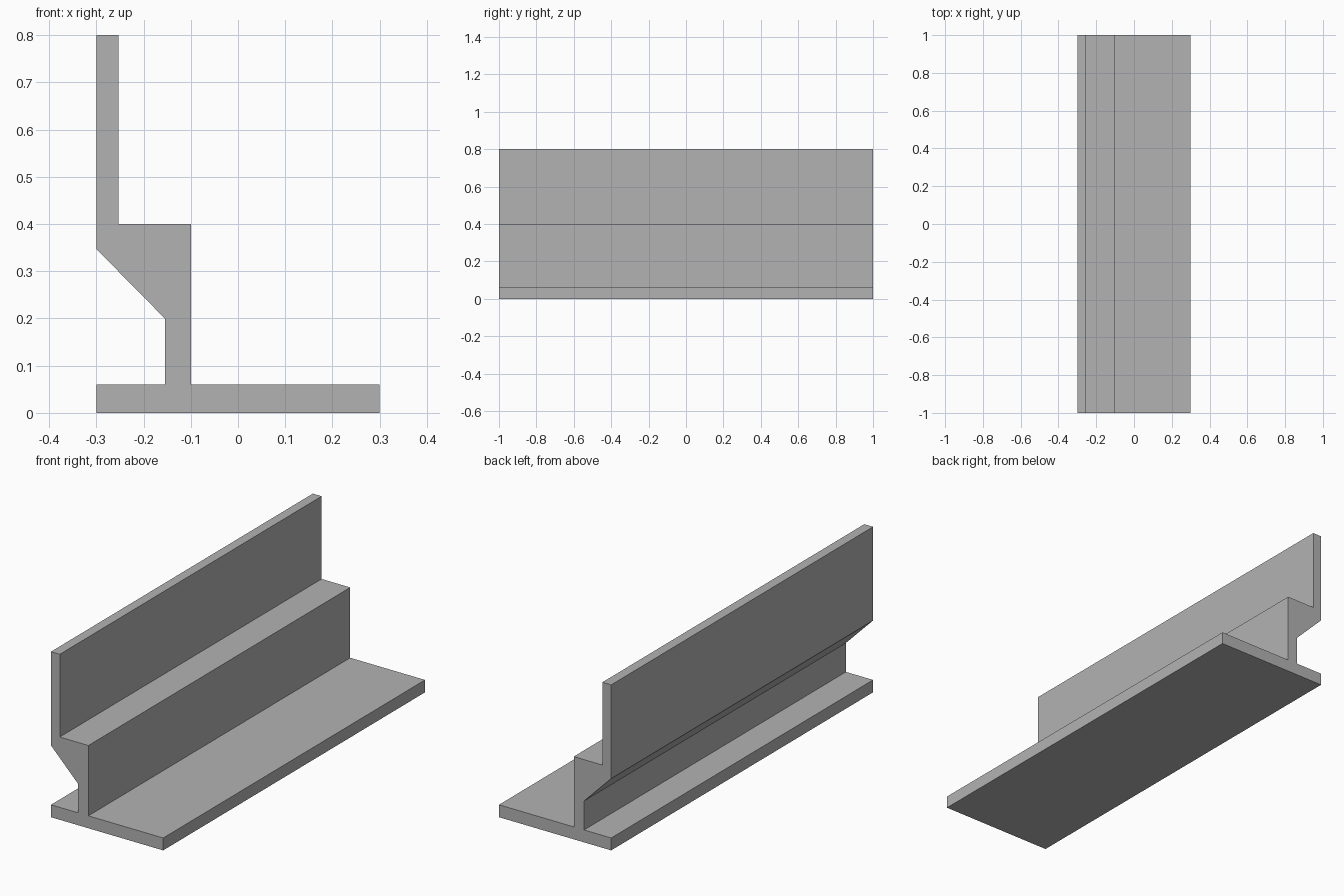
import bpy
import bmesh

cube = bpy.data.objects.get("Cube")
if cube:
    bpy.data.objects.remove(cube, do_unlink=True)

LENGTH = 2.0

concrete = bpy.data.materials.new("concrete_grey")
concrete.use_nodes = True
grey = (0.45, 0.45, 0.45, 1.0)
concrete.diffuse_color = grey
concrete.node_tree.nodes["Principled BSDF"].inputs["Base Color"].default_value = grey


def extrude_profile(name, profile):
    """Sweep an x-z outline along y, centred on the origin."""
    bm = bmesh.new()
    face = bm.faces.new([bm.verts.new((x, -LENGTH / 2, z)) for x, z in profile])
    swept = bmesh.ops.extrude_face_region(bm, geom=[face])["geom"]
    verts = [g for g in swept if isinstance(g, bmesh.types.BMVert)]
    bmesh.ops.translate(bm, verts=verts, vec=(0, LENGTH, 0))
    bmesh.ops.recalc_face_normals(bm, faces=bm.faces)
    mesh = bpy.data.meshes.new(name)
    bm.to_mesh(mesh)
    bm.free()
    mesh.materials.append(concrete)
    obj = bpy.data.objects.new(name, mesh)
    bpy.context.collection.objects.link(obj)
    return obj


# One continuous section: footing slab, stem, sloped corbel with ledge, upper wall
extrude_profile("retaining_wall", [
    (-0.3, 0), (0.3, 0), (0.3, 0.06),             # footing
    (-0.1, 0.06), (-0.1, 0.4),                    # stem face
    (-0.253, 0.4), (-0.253, 0.8), (-0.3, 0.8),    # ledge and upper wall
    (-0.3, 0.347), (-0.155, 0.2),                 # sloped underside
    (-0.155, 0.06), (-0.3, 0.06),                 # stem back and heel
])
